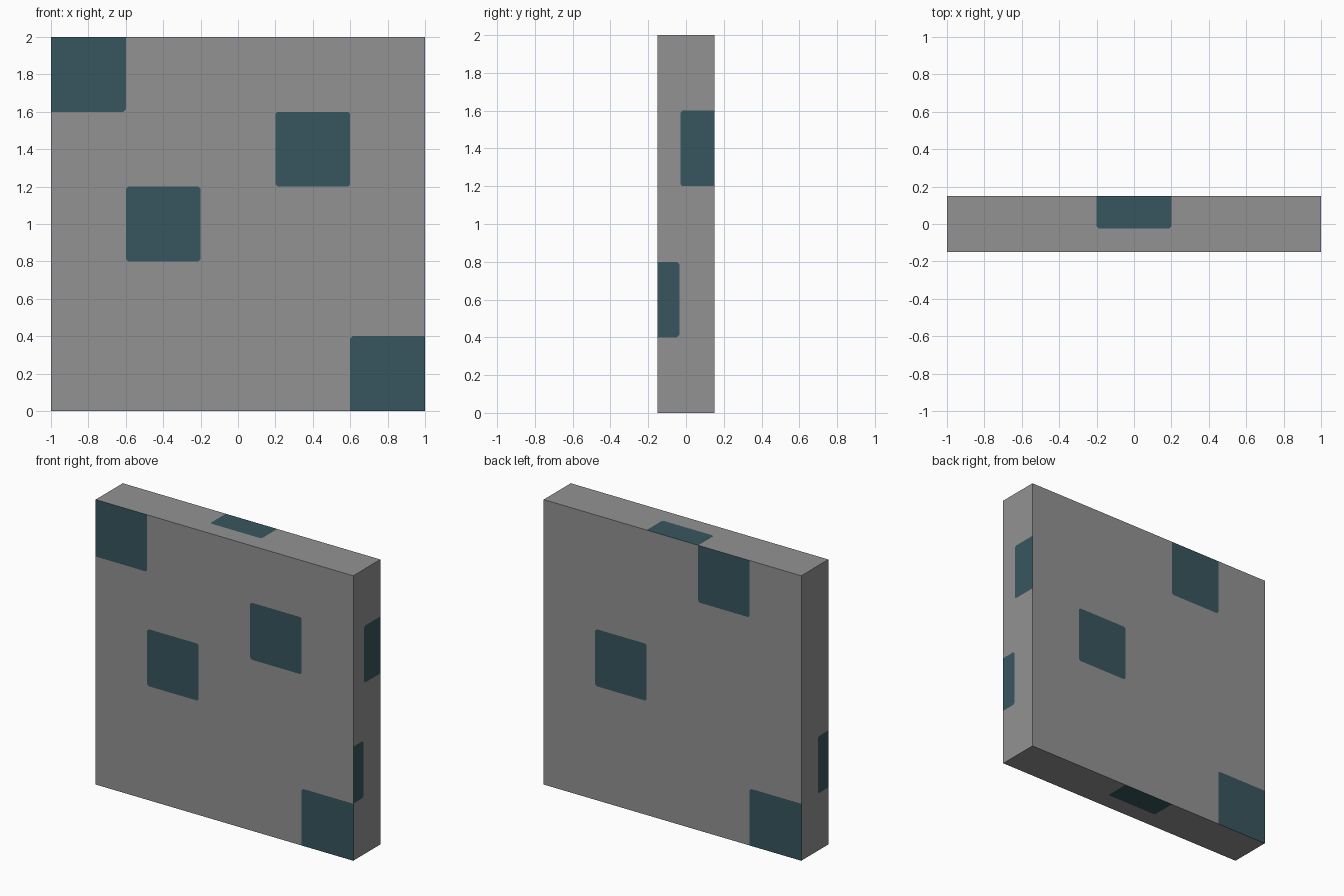
import bpy, bmesh
from mathutils import Vector

if "Cube" in bpy.data.objects:
    bpy.data.objects.remove(bpy.data.objects["Cube"])

HALF = Vector((1.0, 0.15, 1.0))   # half sizes of the slab
CHAMFER = 0.012                   # clipped corners of the squares


def material(name, rgb):
    m = bpy.data.materials.new(name)
    m.diffuse_color = (*rgb, 1.0)
    m.use_nodes = True
    m.node_tree.nodes["Principled BSDF"].inputs["Base Color"].default_value = m.diffuse_color
    return m


# Painted squares: (normal axis, side) -> (x/y/z ranges along the other two axes)
LEFT_RIGHT_LOW = ((-0.15, -0.035), (0.4, 0.8))
RIM_BACK = ((-0.2, 0.2), (-0.025, 0.15))
PATCHES = {
    (1, -1): [((-1, -0.6), (1.6, 2)), ((0.2, 0.6), (1.2, 1.6)),
              ((-0.6, -0.2), (0.8, 1.2)), ((0.6, 1), (0, 0.4))],      # front
    (1, 1): [((-0.6, -0.2), (1.6, 2)), ((0.2, 0.6), (0.8, 1.2)),
             ((-1, -0.6), (0, 0.4))],                                 # back
    (0, 1): [((-0.03, 0.15), (1.2, 1.6)), LEFT_RIGHT_LOW],            # right
    (0, -1): [LEFT_RIGHT_LOW],                                        # left
    (2, 1): [RIM_BACK],                                               # top
    (2, -1): [RIM_BACK],                                              # bottom
}


def cut(bm, faces, co, no):
    """Split only the given faces along a plane."""
    geom = set(faces)
    for f in faces:
        geom.update(f.edges)
        geom.update(f.verts)
    bmesh.ops.bisect_plane(bm, geom=list(geom), dist=1e-5, plane_co=co, plane_no=no)
    bm.normal_update()


def axis_vec(axis, value=1.0):
    v = Vector((0, 0, 0))
    v[axis] = value
    return v


def on_side(bm, axis, side):
    return [f for f in bm.faces if f.normal[axis] * side > 0.9]


def within(bm, axis, side, axes, ranges):
    return [f for f in on_side(bm, axis, side)
            if all(r[0] < f.calc_center_median()[a] < r[1] for a, r in zip(axes, ranges))]


# Slab
bm = bmesh.new()
bmesh.ops.create_cube(bm, size=2)
for v in bm.verts:
    v.co = Vector((v.co.x * HALF.x, v.co.y * HALF.y, v.co.z * HALF.z + 1))
bm.normal_update()
limits = [(-1, 1), (-0.15, 0.15), (0, 2)]

# Cut every square into its side and colour it
for (axis, side), patches in PATCHES.items():
    axes = [a for a in range(3) if a != axis]
    for ranges in patches:
        for a, r in zip(axes, ranges):
            for value in r:
                if value not in limits[a]:
                    cut(bm, on_side(bm, axis, side), axis_vec(a, value), axis_vec(a))
    for ranges in patches:
        (a, ra), (b, rb) = zip(axes, ranges)
        for f in within(bm, axis, side, axes, ranges):
            f.material_index = 1
        # clip corners that do not touch the slab's edges
        for i in (0, 1):
            for j in (0, 1):
                if ra[i] in limits[a] or rb[j] in limits[b]:
                    continue
                sa, sb = (-1, 1)[i], (-1, 1)[j]
                no = axis_vec(a, sa) + axis_vec(b, sb)
                corner = axis_vec(a, ra[i]) + axis_vec(b, rb[j])
                co = corner - axis_vec(a, sa * CHAMFER)
                cut(bm, within(bm, axis, side, axes, ranges), co, no)
                for f in within(bm, axis, side, axes, ranges):
                    if (f.calc_center_median() - co).dot(no) > 1e-5:
                        f.material_index = 0

mesh = bpy.data.meshes.new("slab")
bm.to_mesh(mesh)
bm.free()
mesh.materials.append(material("stone grey", (0.29, 0.29, 0.29)))
mesh.materials.append(material("dark teal", (0.039, 0.092, 0.112)))
slab = bpy.data.objects.new("slab", mesh)
bpy.context.collection.objects.link(slab)
